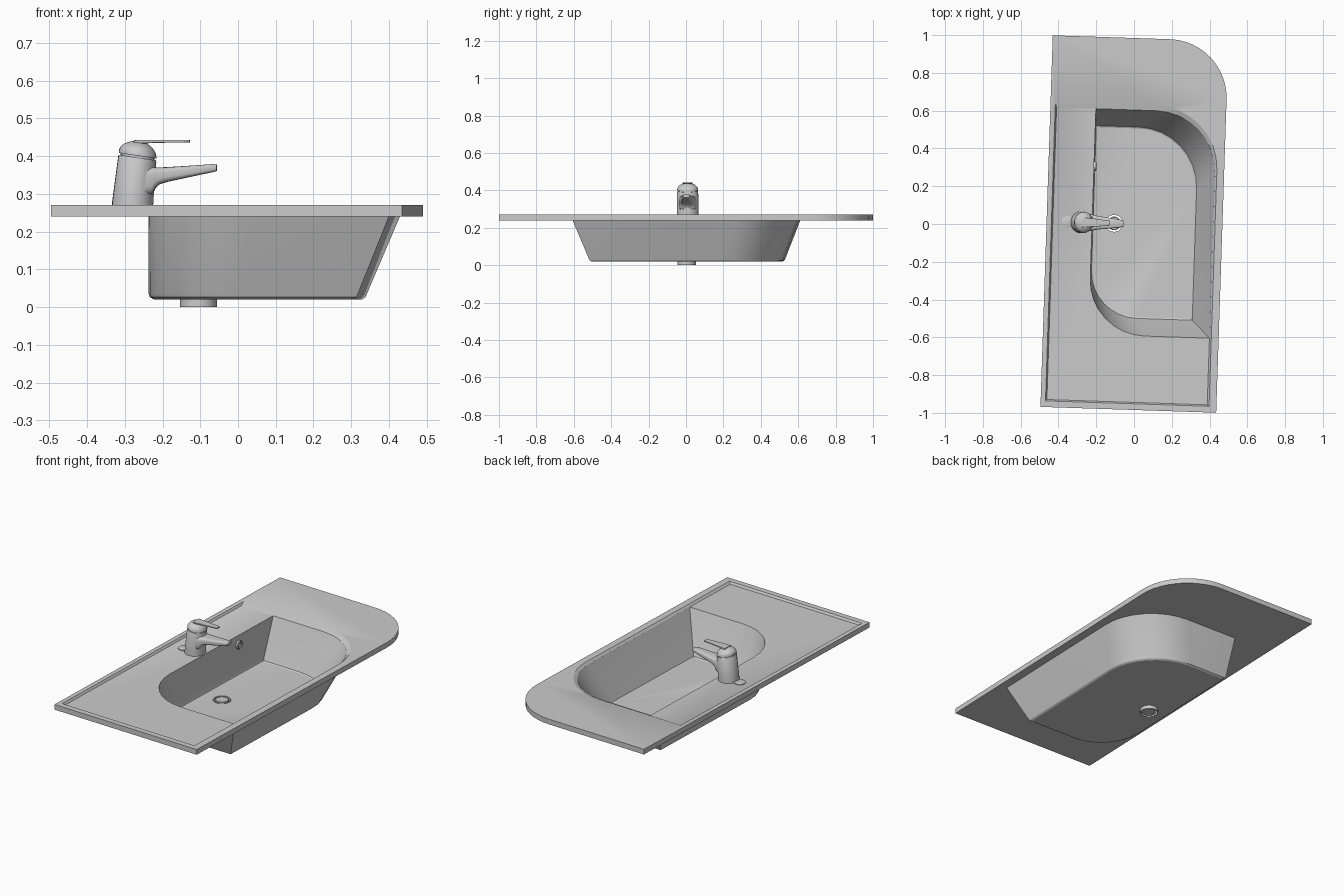
import bpy, bmesh
from math import sin, cos, pi, radians
from mathutils import Matrix

if "Cube" in bpy.data.objects:
    bpy.data.objects.remove(bpy.data.objects["Cube"])

TURN = Matrix.Rotation(radians(-1.9), 4, 'Z')   # whole model sits slightly turned


def loft(name, loops, angle=35, closed=False):
    """Skin between equal-length loops; cap the ends, or join last to first."""
    bm = bmesh.new()
    rings = [[bm.verts.new(p) for p in lp] for lp in loops]
    n = len(rings[0])
    pairs = list(zip(rings, rings[1:]))
    if closed:
        pairs.append((rings[-1], rings[0]))
    else:
        bm.faces.new(rings[0])
        bm.faces.new(rings[-1])
    for a, b in pairs:
        for i in range(n):
            j = (i + 1) % n
            bm.faces.new((a[i], a[j], b[j], b[i]))
    bmesh.ops.recalc_face_normals(bm, faces=bm.faces[:])
    bm.transform(TURN)
    me = bpy.data.meshes.new(name)
    bm.to_mesh(me)
    bm.free()
    ob = bpy.data.objects.new(name, me)
    bpy.context.collection.objects.link(ob)
    smooth(ob, angle)
    return ob


def smooth(ob, angle):
    bpy.ops.object.select_all(action='DESELECT')
    ob.select_set(True)
    bpy.context.view_layer.objects.active = ob
    bpy.ops.object.shade_smooth_by_angle(angle=radians(angle))


def boolean(ob, tool, op):
    bpy.context.view_layer.objects.active = ob
    m = ob.modifiers.new("cut", 'BOOLEAN')
    m.operation, m.object, m.solver = op, tool, 'EXACT'
    bpy.ops.object.modifier_apply(modifier=m.name)
    bpy.data.objects.remove(tool)


def outline(x0, x1, y0, y1, r1, r2, z, n=8):
    """Rectangle, rounded at back right (r1) and front left (r2)."""
    pts = [(x0, y1, z)]
    if r1:
        pts += [(x1 - r1 + r1 * sin(a), y1 - r1 + r1 * cos(a), z)
                for a in (pi / 2 * i / n for i in range(n + 1))]
    pts.append((x1, y0, z))
    if r2:
        pts += [(x0 + r2 - r2 * sin(a), y0 + r2 - r2 * cos(a), z)
                for a in (pi / 2 * i / n for i in range(n + 1))]
    else:
        pts.append((x0, y0, z))
    return pts


def ring(cx, cy, z, r, tilt=0, sy=1, n=24):
    return [(cx + r * cos(a), cy + sy * r * sin(a), z - tilt * r * cos(a))
            for a in (2 * pi * i / n for i in range(n))]


# Worktop with hollowed bowl and shallow recess
top = loft("basin_worktop", [outline(-.463, .468, -.984, .984, .31, 0, z, 12)
                             for z in (.24, .27)])
shell = loft("shell", [outline(-.228, .424, -.597, .608, .32, .30, .25),
                       outline(-.228, .335, -.509, .524, .32, .25, .035),
                       outline(-.225, .331, -.505, .520, .316, .247, .026),
                       outline(-.214, .322, -.495, .510, .306, .236, .02)])
boolean(top, shell, 'UNION')
recess = loft("recess", [outline(-.430, .419, -.944, .604, .32, 0, .258),
                         outline(-.438, .430, -.952, .632, .33, 0, .271),
                         outline(-.438, .430, -.952, .632, .33, 0, .30)])
boolean(top, recess, 'DIFFERENCE')
cavity = loft("cavity", [outline(-.222, .428, -.600, .612, .32, .30, .28),
                         outline(-.220, .329, -.503, .518, .32, .25, .042),
                         outline(-.217, .325, -.499, .514, .316, .247, .034),
                         outline(-.207, .317, -.491, .506, .308, .239, .03)])
boolean(top, cavity, 'DIFFERENCE')
boolean(top, loft("drain_hole", [ring(-.105, 0, z, .0475) for z in (-.1, .1)]),
        'DIFFERENCE')
smooth(top, 25)

# Drain: sleeve with a separate plug, leaving an open gap
loft("drain_sleeve", [ring(-.105, 0, z, r) for r, z in
                      ((.049, 0), (.049, .032), (.045, .032), (.045, 0))], closed=True)
loft("drain_plug", [ring(-.105, 0, z, r) for r, z in
                    ((.036, .003), (.036, .03), (.032, .033))])


# Overflow on the tap-side wall
def wall_ring(x, r):
    return [(x, .30 + r * cos(a), .205 + r * sin(a)) for a in (2 * pi * i / 20 for i in range(20))]


loft("overflow_ring", [wall_ring(x, r) for x, r in
                       ((-.224, .024), (-.212, .024), (-.209, .021), (-.211, .016), (-.224, .016))],
     closed=True)
loft("overflow_cover", [wall_ring(-.223, .012), wall_ring(-.213, .012)])

# Tap body, leaning slightly forward with a sloped top
loft("tap_body", [ring(-.28, 0, .257, .055, 0, 1.05),
                  ring(-.279, 0, .28, .0545, .01, 1.05),
                  ring(-.267, 0, .393, .0505, .15, 1.12),
                  ring(-.2665, 0, .396, .049, .15, 1.12)])
# Domed cap with a narrow groove below it
dome = [ring(-.266, 0, .392, .045, .15, 1.12), ring(-.266, 0, .401, .045, .15, 1.12),
        ring(-.266, 0, .401, .05, .15, 1.12)]
for i in range(8):
    a = radians(i * 12)
    dome.append(ring(-.266 - .002 * sin(a), 0, .404 + .036 * sin(a),
                     .05 * cos(a), .15 * (1 - i / 8), 1.12))
loft("tap_cap", dome)


# Spout and lever: rounded rectangular sections swept along x
def section(x, w, zt, zb, p=.5, n=20):
    f = lambda t: (abs(t) ** p) * (1 if t > 0 else -1)
    return [(x, w * f(cos(a)), (zt + zb) / 2 + (zt - zb) / 2 * f(sin(a)))
            for a in (2 * pi * (i + .5) / n for i in range(n))]


loft("tap_spout", [section(*s) for s in (
    (-.26, .050, .375, .290), (-.227, .045, .372, .298), (-.219, .042, .370, .315),
    (-.208, .039, .370, .325), (-.185, .035, .371, .332), (-.12, .027, .375, .346),
    (-.063, .019, .379, .358), (-.056, .017, .377, .361))], 40)
loft("tap_lever", [section(*s, .3) for s in (
    (-.275, .027, .443, .432), (-.215, .022, .443, .435), (-.128, .013, .443, .436))])

# Small flat cover behind the tap
loft("rear_cover", [ring(-.352, 0, z, r) for r, z in ((.032, .255), (.032, .262), (.030, .263))])
